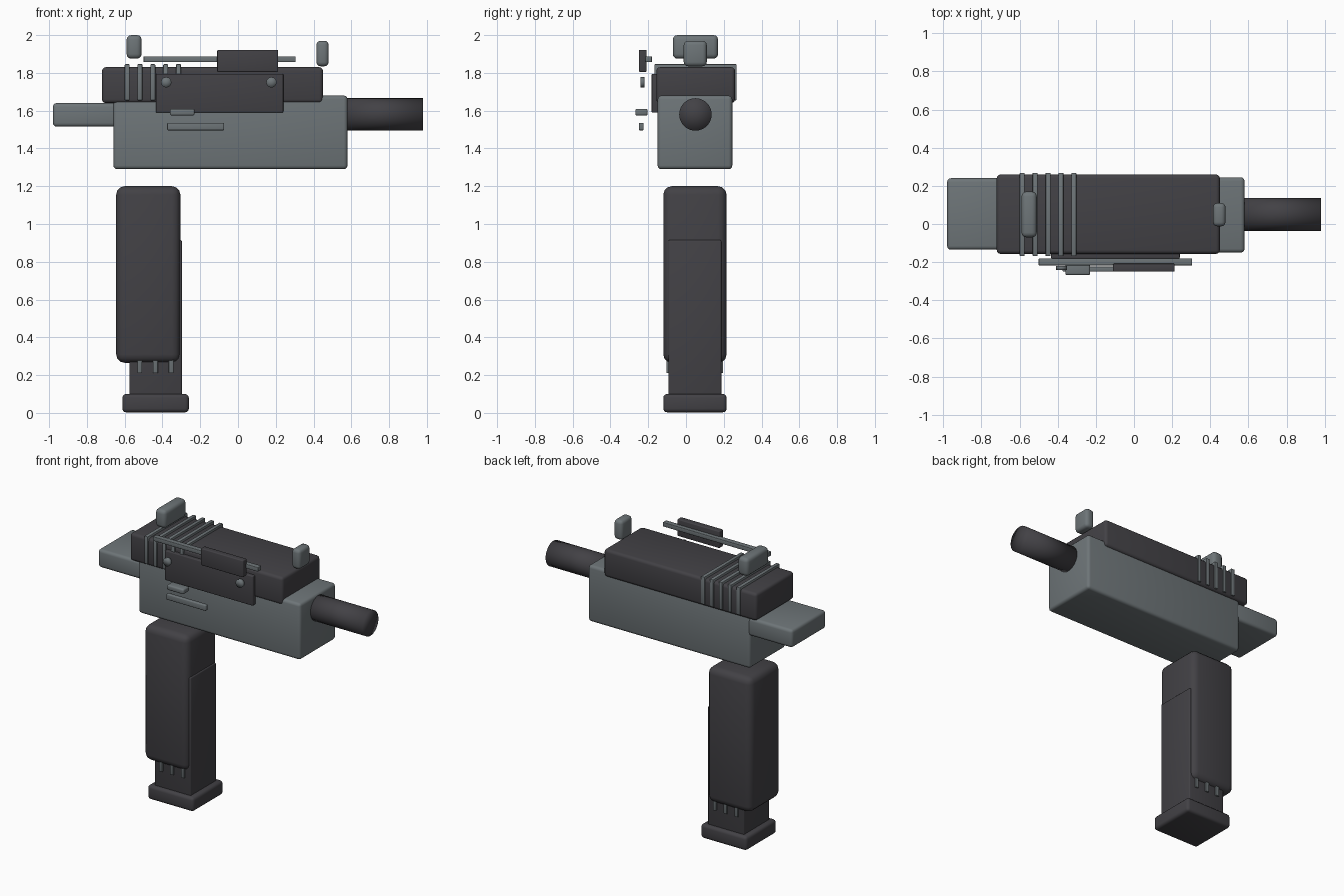
import bpy, bmesh, math
from mathutils import Matrix, Vector

if "Cube" in bpy.data.objects:
    bpy.data.objects.remove(bpy.data.objects["Cube"])


def material(name, rgb):
    m = bpy.data.materials.new(name)
    m.use_nodes = True
    m.diffuse_color = (*rgb, 1)
    bsdf = next(n for n in m.node_tree.nodes if n.type == "BSDF_PRINCIPLED")
    bsdf.inputs["Base Color"].default_value = (*rgb, 1)
    return m


STEEL = material("steel grey", (0.155, 0.178, 0.188))
DARK = material("dark grey", (0.055, 0.053, 0.06))


def make_object(name, bm, mat):
    mesh = bpy.data.meshes.new(name)
    bmesh.ops.recalc_face_normals(bm, faces=bm.faces)
    bm.to_mesh(mesh)
    bm.free()
    mesh.materials.append(mat)
    ob = bpy.data.objects.new(name, mesh)
    bpy.context.collection.objects.link(ob)
    return ob


def block(name, x, y, z, mat, bevel=0.006, segments=3):
    """Rounded box given by its range on each axis."""
    lo, hi = Vector((x[0], y[0], z[0])), Vector((x[1], y[1], z[1]))
    bm = bmesh.new()
    bmesh.ops.create_cube(bm, size=1, matrix=Matrix.Translation((lo + hi) / 2)
                          @ Matrix.Diagonal((*(hi - lo), 1)))
    bmesh.ops.bevel(bm, geom=bm.edges[:], offset=bevel, segments=segments,
                    profile=0.5, affect="EDGES", clamp_overlap=True)
    ob = make_object(name, bm, mat)
    bpy.ops.object.select_all(action="DESELECT")
    ob.select_set(True)
    bpy.context.view_layer.objects.active = ob
    bpy.ops.object.shade_smooth_by_angle(angle=math.radians(40))
    return ob


def cylinder(name, centre, radius, depth, axis, mat, sides=32):
    bm = bmesh.new()
    turn = Matrix.Rotation(math.pi / 2, 4, "Y" if axis == "x" else "X")
    bmesh.ops.create_cone(bm, cap_ends=True, cap_tris=True, segments=sides,
                          radius1=radius, radius2=radius, depth=depth,
                          matrix=Matrix.Translation(centre) @ turn)
    for f in bm.faces:
        f.smooth = True
    return make_object(name, bm, mat)


# Body
block("receiver", (-0.66, 0.58), (-0.15, 0.245), (1.29, 1.68), STEEL, 0.02)
block("rear_block", (-0.98, -0.6), (-0.135, 0.24), (1.515, 1.64), STEEL, 0.02)
block("top_cover", (-0.72, 0.45), (-0.157, 0.26), (1.64, 1.83), DARK, 0.02)
cylinder("barrel", (0.765, 0.05, 1.58), 0.086, 0.43, "x", DARK)

# Ribs wrapping the rear of the cover
for i in range(5):
    x = -0.587 + i * 0.068
    block(f"cover_rib_{i + 1}", (x - 0.013, x + 0.013), (-0.168, 0.268),
          (1.655, 1.846), STEEL, 0.004, 2)

# Sights
block("rear_sight", (-0.59, -0.51), (-0.07, 0.17), (1.875, 2.0), STEEL, 0.025)
block("front_sight", (0.415, 0.48), (-0.012, 0.11), (1.835, 1.97), STEEL, 0.022)

# Side plate, screws and controls
block("side_plate", (-0.435, 0.24), (-0.182, -0.14), (1.59, 1.795), DARK)
for side, x in (("rear", -0.38), ("front", 0.177)):
    cylinder(f"{side}_screw", (x, -0.23, 1.75), 0.028, 0.022, "y", STEEL, 12)
block("slide_rod", (-0.5, 0.305), (-0.217, -0.18), (1.857, 1.887), STEEL, 0.004)
block("slide_handle", (-0.11, 0.213), (-0.25, -0.208), (1.805, 1.922), DARK)
block("lever", (-0.36, -0.23), (-0.268, -0.203), (1.574, 1.61), STEEL, 0.01)
block("selector_bar", (-0.375, -0.073), (-0.25, -0.224), (1.496, 1.536), STEEL)

# Grip and magazine
block("grip", (-0.645, -0.305), (-0.12, 0.215), (0.265, 1.2), DARK, 0.045)
block("magazine", (-0.575, -0.297), (-0.093, 0.187), (0.06, 0.915), DARK, 0.008)
block("magazine_base", (-0.612, -0.26), (-0.12, 0.215), (0.003, 0.1), DARK, 0.02)
for i in range(3):
    x = -0.52 + i * 0.083
    block(f"magazine_rib_{i + 1}", (x - 0.013, x + 0.013), (-0.104, 0.197),
          (0.21, 0.4), STEEL, 0.004, 2)
